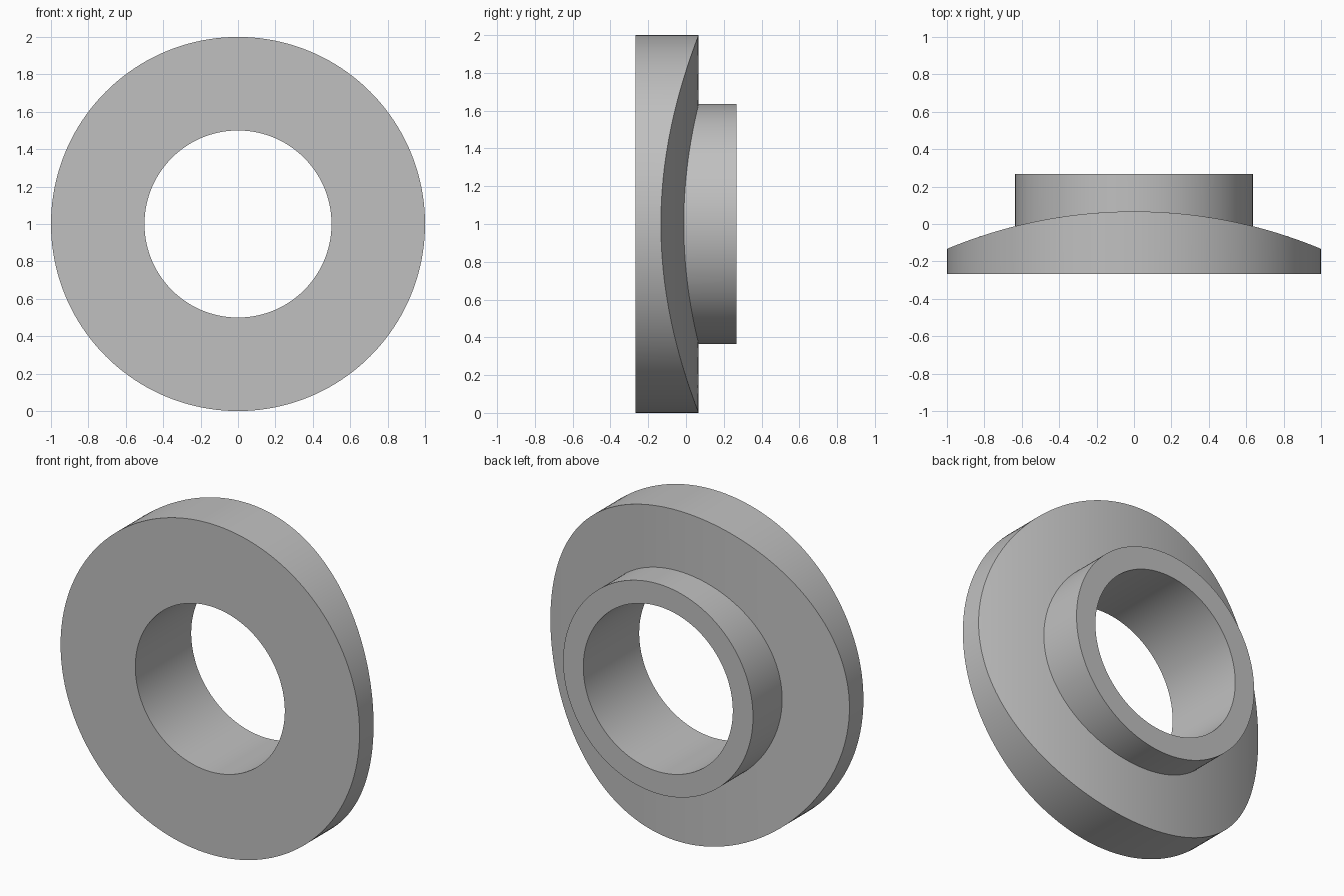
import bpy
import bmesh
from math import sin, cos, pi, sqrt, radians

cube = bpy.data.objects.get("Cube")
if cube:
    bpy.data.objects.remove(cube, do_unlink=True)

SEGMENTS = 160
BORE, COLLAR, RIM = 0.5, 0.635, 1.0
FRONT, BACK, CROWN = -0.267, 0.267, 0.067
SADDLE_RADIUS = 2.6   # bend of the back of the flange, about a vertical axis


def flat(depth):
    return lambda x: depth


def saddle(x):
    return CROWN - SADDLE_RADIUS + sqrt(SADDLE_RADIUS ** 2 - x * x)


# Closed section: bore front, rim front, curved back, collar end, bore back
STEPS = 10
section = [(BORE, flat(FRONT)), (RIM, flat(FRONT))]
section += [(RIM + (COLLAR - RIM) * i / STEPS, saddle) for i in range(STEPS + 1)]
section += [(COLLAR, flat(BACK)), (BORE, flat(BACK))]

# Sweep the section around the bore axis
bm = bmesh.new()
rings = []
for radius, depth in section:
    ring = []
    for i in range(SEGMENTS):
        a = 2 * pi * i / SEGMENTS
        x = radius * cos(a)
        ring.append(bm.verts.new((x, depth(x), RIM + radius * sin(a))))
    rings.append(ring)
for k, ring in enumerate(rings):
    following = rings[(k + 1) % len(rings)]
    for i in range(SEGMENTS):
        j = (i + 1) % SEGMENTS
        bm.faces.new((ring[i], ring[j], following[j], following[i]))
bmesh.ops.recalc_face_normals(bm, faces=bm.faces)

mesh = bpy.data.meshes.new("flanged_collar")
bm.to_mesh(mesh)
bm.free()
collar = bpy.data.objects.new("flanged_collar", mesh)
bpy.context.collection.objects.link(collar)

# Plain grey material
grey = bpy.data.materials.new("grey")
grey.use_nodes = True
colour = (0.53, 0.53, 0.53, 1)
grey.diffuse_color = colour
grey.node_tree.nodes["Principled BSDF"].inputs["Base Color"].default_value = colour
mesh.materials.append(grey)

# Smooth walls with crisp edges
bpy.ops.object.select_all(action="DESELECT")
collar.select_set(True)
bpy.context.view_layer.objects.active = collar
bpy.ops.object.shade_smooth_by_angle(angle=radians(30))
